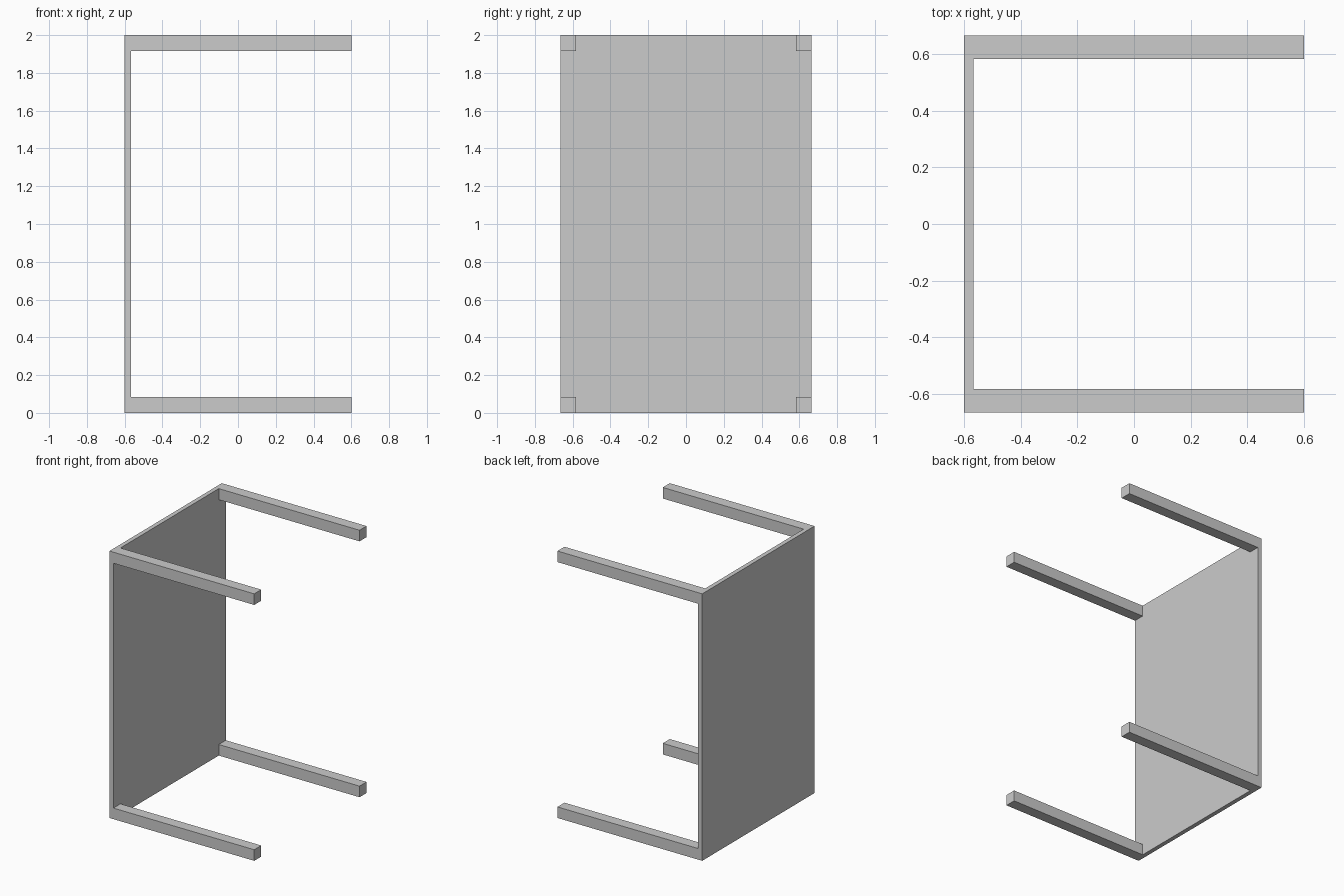
import bpy

if "Cube" in bpy.data.objects:
    bpy.data.objects.remove(bpy.data.objects["Cube"])


def box(name, lo, hi):
    """Axis-aligned box between two corners."""
    centre = [(a + b) / 2 for a, b in zip(lo, hi)]
    bpy.ops.mesh.primitive_cube_add(size=1, location=centre)
    ob = bpy.context.object
    ob.name = name
    ob.scale = [b - a for a, b in zip(lo, hi)]
    bpy.ops.object.transform_apply(location=False, rotation=False, scale=True)
    return ob


X, Y, H = 0.6, 0.665, 2.0   # half depth, half width, height
TOP, LEG = 0.033, 0.083     # tabletop thickness, leg section

# Tabletop, standing on its edge
box("tabletop", (-X, -Y, 0), (-X + TOP, Y, H))

# Four square legs at the corners, pointing along +x
for side, y in (("front", -Y), ("back", Y - LEG)):
    for level, z in (("lower", 0), ("upper", H - LEG)):
        box(f"{level}_{side}_leg", (-X + TOP, y, z), (X, y + LEG, z + LEG))
